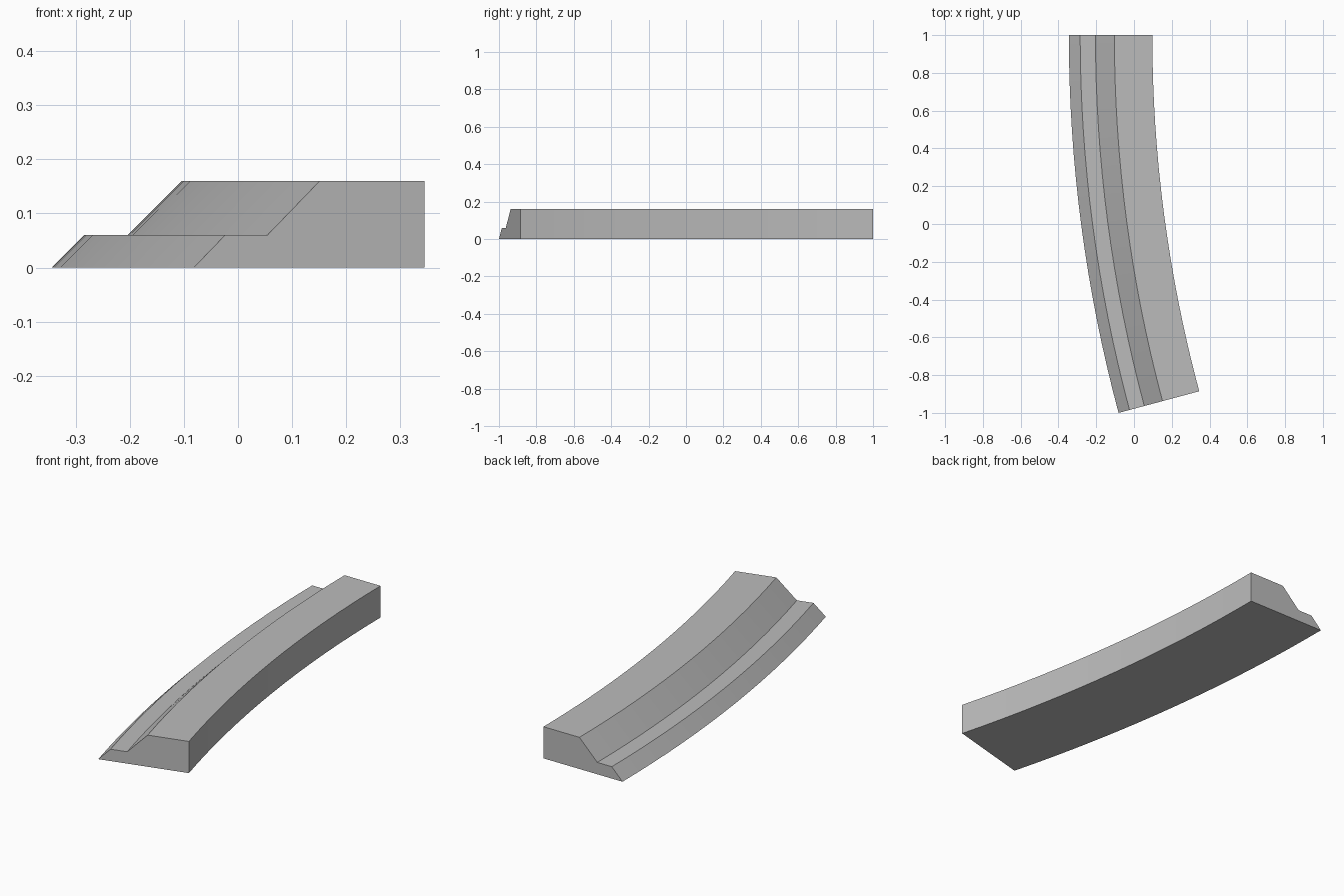
import bpy, bmesh, math

if "Cube" in bpy.data.objects:
    bpy.data.objects.remove(bpy.data.objects["Cube"])

# Arc: outer edge sweeps 15 degrees and spans the full 2 unit length
SWEEP = math.radians(15)
OUTER_R = 2 / math.sin(SWEEP)
CENTRE_X, CENTRE_Y = OUTER_R - 0.345, 1.0
SEGMENTS = 16

# Cross-section: (distance inward from the outer edge, height)
PROFILE = [(0, 0), (0.06, 0.06), (0.141, 0.06), (0.241, 0.16), (0.442, 0.16), (0.442, 0)]

grey = bpy.data.materials.new("light grey")
grey.diffuse_color = (0.5, 0.5, 0.5, 1)
grey.use_nodes = True
grey.node_tree.nodes["Principled BSDF"].inputs["Base Color"].default_value = grey.diffuse_color

# Sweep the stepped section along the arc
bm = bmesh.new()
rings = []
for i in range(SEGMENTS + 1):
    a = SWEEP * i / SEGMENTS
    rings.append([bm.verts.new((CENTRE_X - (OUTER_R - d) * math.cos(a),
                                CENTRE_Y - (OUTER_R - d) * math.sin(a), z))
                  for d, z in PROFILE])
n = len(PROFILE)
for r0, r1 in zip(rings, rings[1:]):
    for j in range(n):
        k = (j + 1) % n
        bm.faces.new((r0[j], r0[k], r1[k], r1[j]))

# End caps
bm.faces.new(rings[0])
bm.faces.new(rings[-1])
bmesh.ops.recalc_face_normals(bm, faces=bm.faces)

mesh = bpy.data.meshes.new("curved_kerb")
bm.to_mesh(mesh)
bm.free()
mesh.materials.append(grey)
kerb = bpy.data.objects.new("curved_kerb", mesh)
bpy.context.collection.objects.link(kerb)

# Smooth along the curve, crisp at the section corners
bpy.context.view_layer.objects.active = kerb
kerb.select_set(True)
bpy.ops.object.shade_smooth_by_angle(angle=math.radians(30))
